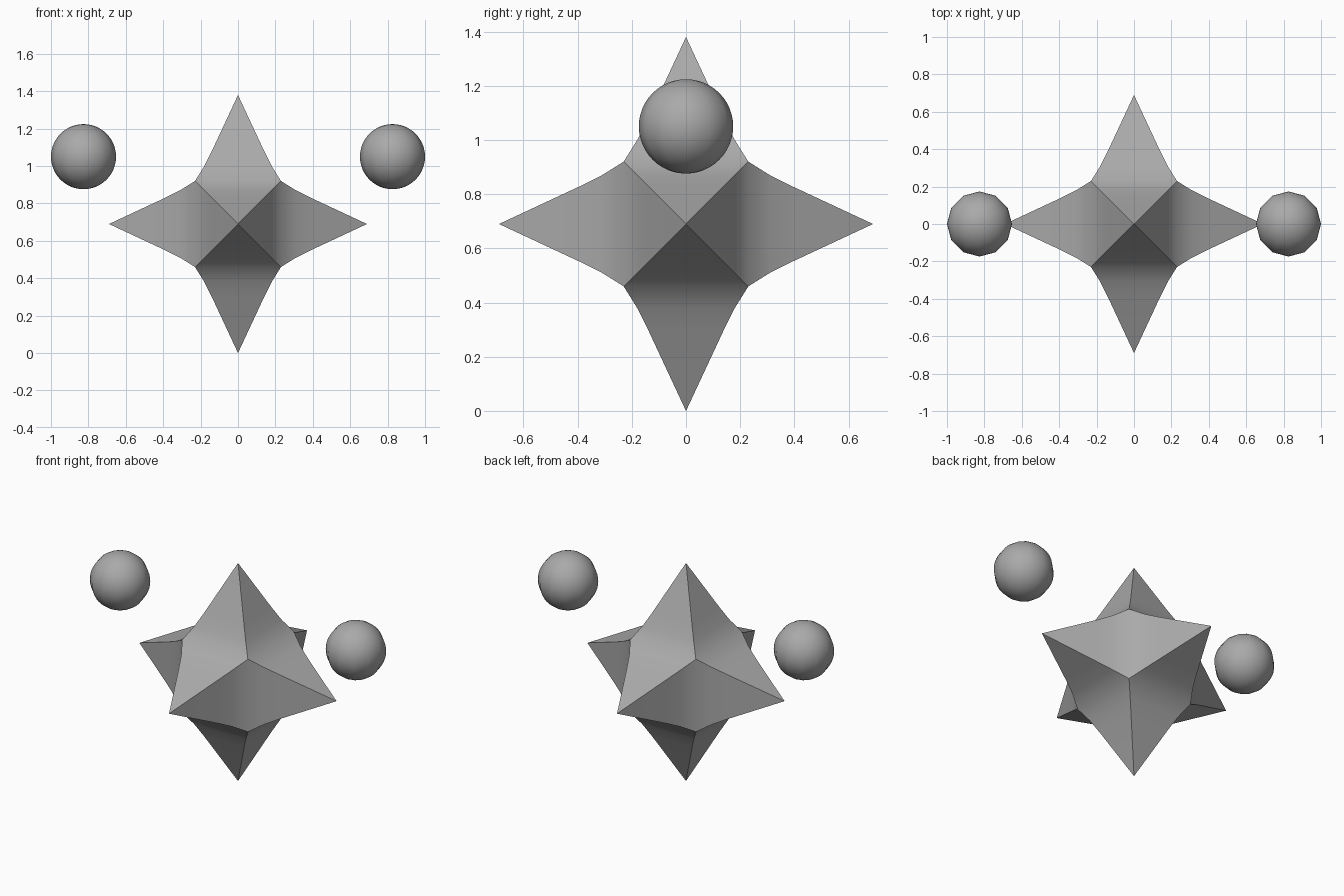
import bpy, bmesh
from mathutils import Vector

cube = bpy.data.objects.get("Cube")
if cube:
    bpy.data.objects.remove(cube, do_unlink=True)

REACH = 0.69    # spike length from the centre, also the centre height
BALL_R = 0.174

grey = bpy.data.materials.new("mid_grey")
grey.use_nodes = True
grey.diffuse_color = (0.4, 0.4, 0.4, 1)
grey.node_tree.nodes["Principled BSDF"].inputs["Base Color"].default_value = (0.4, 0.4, 0.4, 1)


def finish(bm, name, location):
    """Turn a bmesh into a smooth object with sharp edges kept."""
    bmesh.ops.recalc_face_normals(bm, faces=bm.faces)
    mesh = bpy.data.meshes.new(name)
    bm.to_mesh(mesh)
    bm.free()
    mesh.materials.append(grey)
    ob = bpy.data.objects.new(name, mesh)
    bpy.context.collection.objects.link(ob)
    ob.location = location
    bpy.ops.object.select_all(action='DESELECT')
    ob.select_set(True)
    bpy.context.view_layer.objects.active = ob
    bpy.ops.object.shade_smooth_by_angle(angle=0.7)


# Concave profile running from one spike tip to the neighbouring tip
half = [(REACH, 0), (0.39, 0.14), (0.31, 0.18), (0.23, 0.23)]
profile = half + [(q, p) for p, q in reversed(half[:-1])]

# Star: one curved patch between every pair of neighbouring spikes
bm = bmesh.new()
for a, b, c in ((0, 1, 2), (1, 2, 0), (2, 0, 1)):
    for sa in (-1, 1):
        for sb in (-1, 1):
            rows = []
            for p, q in profile:
                row = []
                for side in ((-1, 1) if min(p, q) > 0 else (0,)):
                    v = Vector()
                    v[a], v[b], v[c] = sa * p, sb * q, side * min(p, q)
                    row.append(bm.verts.new(v))
                rows.append(row)
            for r0, r1 in zip(rows, rows[1:]):
                bm.faces.new(r0 + r1[::-1])
bmesh.ops.remove_doubles(bm, verts=bm.verts, dist=0.0001)
finish(bm, "six_pointed_star", (0, 0, REACH))

# Floating balls on both sides
for name, s in (("left_ball", 1), ("right_ball", -1)):
    bm = bmesh.new()
    bmesh.ops.create_uvsphere(bm, u_segments=12, v_segments=24, radius=BALL_R)
    finish(bm, name, (s * (1 - BALL_R), 0, 1.05))
